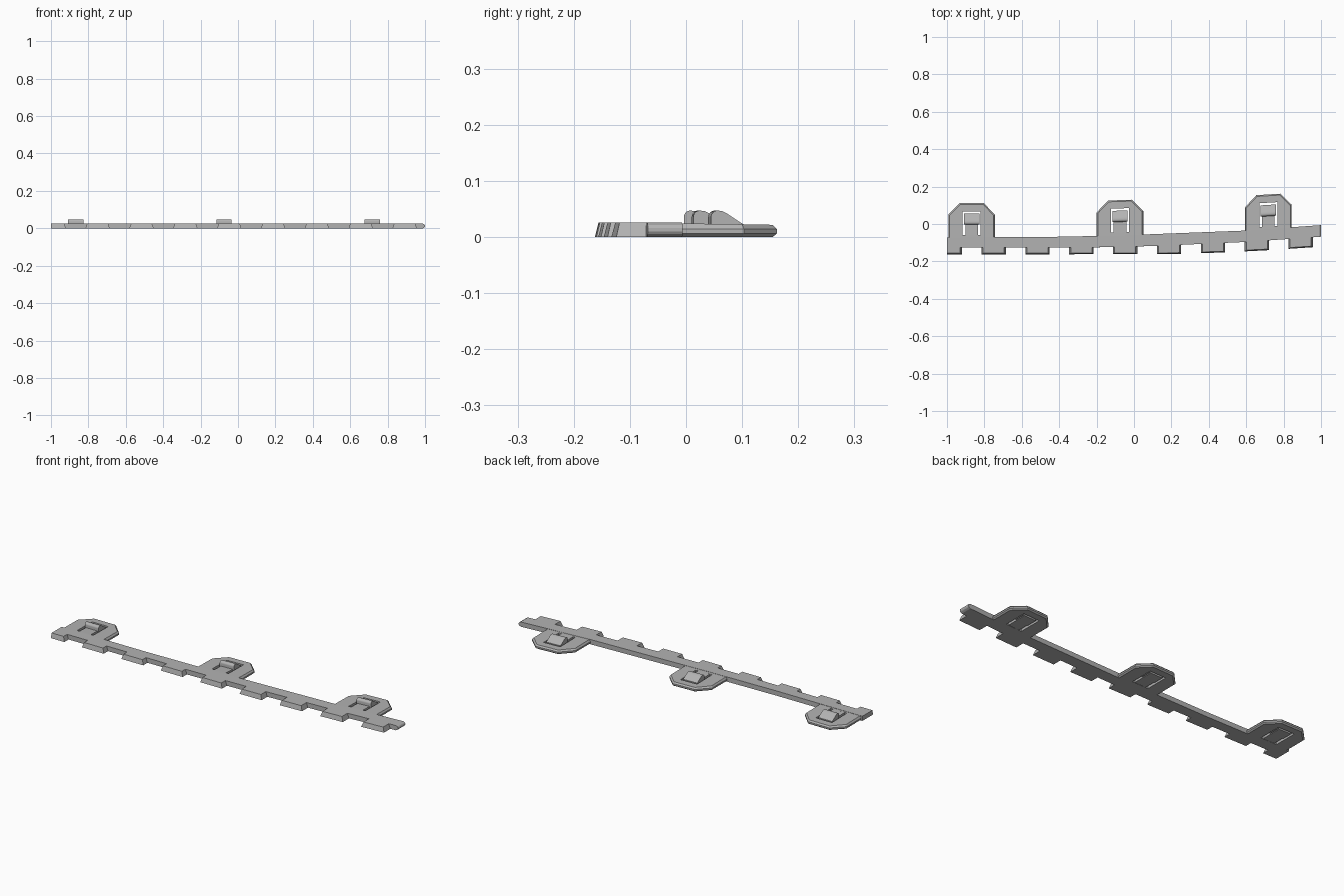
import bpy, bmesh, math

if "Cube" in bpy.data.objects:
    bpy.data.objects.remove(bpy.data.objects["Cube"], do_unlink=True)

GREY = (0.45, 0.45, 0.45, 1)
mat = bpy.data.materials.new("plain grey")
mat.use_nodes = True
mat.diffuse_color = GREY
mat.node_tree.nodes["Principled BSDF"].inputs["Base Color"].default_value = GREY


def loft(name, rings):
    """Solid through a list of matching closed rings of points."""
    bm = bmesh.new()
    rows = [[bm.verts.new(p) for p in ring] for ring in rings]
    n = len(rows[0])
    for a, b in zip(rows, rows[1:]):
        for i in range(n):
            j = (i + 1) % n
            bm.faces.new((a[i], a[j], b[j], b[i]))
    bm.faces.new(rows[0][::-1])
    bm.faces.new(rows[-1])
    bmesh.ops.recalc_face_normals(bm, faces=bm.faces)
    mesh = bpy.data.meshes.new(name)
    bm.to_mesh(mesh)
    bm.free()
    obj = bpy.data.objects.new(name, mesh)
    obj.data.materials.append(mat)
    bpy.context.collection.objects.link(obj)
    return obj


def interp(table, x):
    for (x0, y0), (x1, y1) in zip(table, table[1:]):
        if x <= x1:
            return y0 + (y1 - y0) * (x - x0) / (x1 - x0)
    return table[-1][1]


# Strip edges as gently bending lines
BACK = [(-1, -0.071), (-0.5, -0.07), (-0.1, -0.062), (0.6, -0.035), (1, -0.006)]
FRONT = [(-1, -0.126), (-0.2, -0.125), (0.1, -0.118), (0.6, -0.096), (1, -0.068)]
TIPS = [(-1, -0.156), (0.2, -0.155), (0.45, -0.147), (0.7, -0.135), (1, -0.115)]


def strip_ring(z, end, flare):
    pts = []
    for k in range(9):
        mid = -0.985 + 0.2345 * k
        a, b = max(-1, mid - 0.056 - flare), mid + 0.056 + flare
        for x, table in ((a, FRONT), (a, TIPS), (b, TIPS), (b, FRONT)):
            y = interp(table, x) - (flare * 0.7 if table is TIPS else 0)
            pts.append((x, y, z))
    pts.append((end, interp(FRONT, end), z))
    pts += [(x, interp(BACK, x), z) for x in (end, 0.6, -0.1, -0.5, -1)]
    return pts


# Toothed strip with a rounded right-hand tip
loft("toothed_strip", [strip_ring(z, end, 0.009 * (1 - z / 0.0255)) for z, end in
                       ((0, 0.988), (0.005, 0.997), (0.01, 1), (0.016, 1),
                        (0.021, 0.997), (0.0255, 0.988))])


def tab_ring(place, z, inset):
    w, top, mid = 0.125 - inset, 0.112 - inset, 0.05 - inset * 0.5
    flat = 0.064 - inset * 0.5
    outline = [(-w, -0.09), (w, -0.09), (w, mid), (flat, top), (-flat, top), (-w, mid)]
    return [place(u, v, z - (0.003 * (v + 0.09) / 0.2 if z > 0.02 else 0))
            for u, v in outline]


def apply_cut(obj, cutter):
    mod = obj.modifiers.new("slot", "BOOLEAN")
    mod.operation, mod.solver, mod.object = "DIFFERENCE", "EXACT", cutter
    bpy.context.view_layer.objects.active = obj
    bpy.ops.object.modifier_apply(modifier=mod.name)
    bpy.data.objects.remove(cutter, do_unlink=True)


def clip(label, cx, cy, slope):
    def place(u, v, z):
        return (cx + u, cy + v + slope * u, z)

    # Chamfered tab with a window
    tab = loft(label + "_tab", [tab_ring(place, z, d) for z, d in
                                ((0, 0.007), (0.006, 0), (0.014, 0), (0.0245, 0.007))])
    window = [(-0.048, -0.06), (0.048, -0.06), (0.048, 0.068), (-0.048, 0.068)]
    apply_cut(tab, loft("window_cutter", [[place(u, v, z) for u, v in window]
                                          for z in (-0.05, 0.08)]))

    # Springy tongue filling the window, free on three sides
    tongue = [(-0.064, 0.001), (0.056, 0.001), (0.056, 0.02), (-0.064, 0.024)]
    loft(label + "_tongue", [[place(u, v, z) for v, z in tongue] for u in (-0.034, 0.034)])

    # Catch with a rounded nose and a sloping back
    nose = [(0.008 - 0.012 * math.cos(a), 0.035 + 0.012 * math.sin(a))
            for a in (math.radians(15 * i) for i in range(7))]
    catch = [(-0.004, 0.004)] + nose + [(0.016, 0.046), (0.024, 0.042),
                                        (0.056, 0.021), (0.056, 0.004)]
    obj = loft(label + "_catch", [[place(u, v, z) for v, z in catch] for u in (-0.041, 0.041)])
    bpy.ops.object.select_all(action="DESELECT")
    obj.select_set(True)
    bpy.context.view_layer.objects.active = obj
    bpy.ops.object.shade_smooth_by_angle(angle=math.radians(30))


clip("right", -0.868, 0, 0)
clip("middle", -0.075, 0.0155, 0.035)
clip("left", 0.718, 0.046, 0.06)
